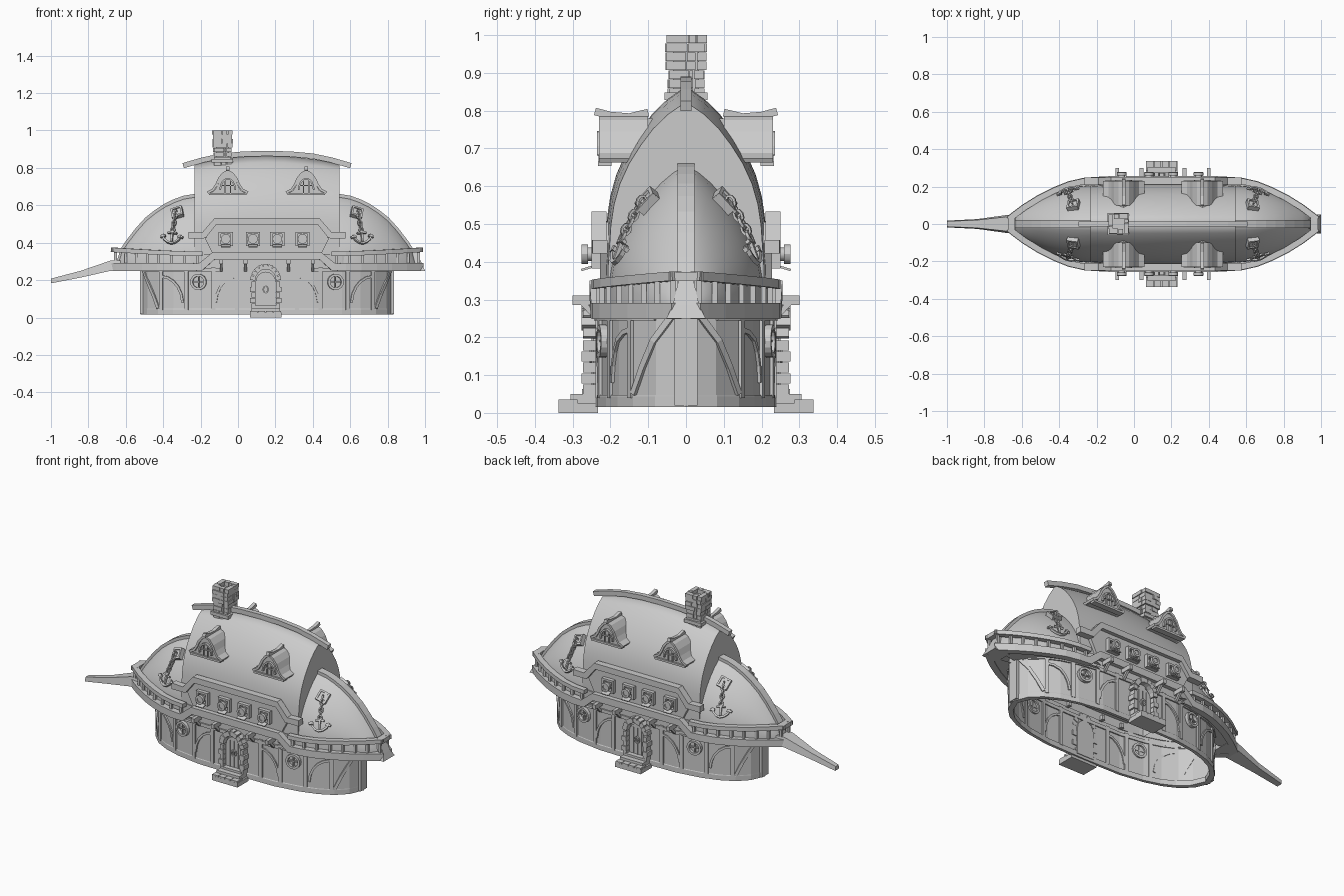
import bpy, bmesh, math, random
from mathutils import Vector as V, Matrix

if "Cube" in bpy.data.objects:
    bpy.data.objects.remove(bpy.data.objects["Cube"])

random.seed(4)
CX = 0.155                      # lengthwise symmetry centre of the house
pivot = bpy.data.objects.new("mirror_pivot", None)
pivot.location = (CX, 0, 0)
pivot.hide_render = True
bpy.context.collection.objects.link(pivot)


def make(name, bm, mx=True, my=True, smooth=0):
    bmesh.ops.recalc_face_normals(bm, faces=bm.faces)
    me = bpy.data.meshes.new(name)
    bm.to_mesh(me)
    bm.free()
    if smooth:
        me.shade_smooth()
        me.set_sharp_from_angle(angle=math.radians(smooth))
    ob = bpy.data.objects.new(name, me)
    bpy.context.collection.objects.link(ob)
    if mx or my:
        m = ob.modifiers.new("mirror", 'MIRROR')
        m.mirror_object = pivot
        m.use_axis = (mx, my, False)
        m.merge_threshold = 0.0005
    return ob


def interp(tab, x):
    for (a, p), (b, q) in zip(tab, tab[1:]):
        if x <= b:
            return p + (q - p) * max(0, x - a) / (b - a)
    return tab[-1][1]


def box(bm, c, s, rot=Matrix.Identity(4)):
    bmesh.ops.create_cube(bm, size=1, matrix=Matrix.Translation(c) @ rot @ Matrix.Diagonal((*s, 1)))


def tube(bm, x, z, y0, y1, r0, r1, n=12):
    rot = Matrix.Rotation(math.pi / 2, 4, 'X')
    bmesh.ops.create_cone(bm, cap_ends=True, segments=n, radius1=r0, radius2=r1, depth=abs(y1 - y0),
                          matrix=Matrix.Translation((x, (y0 + y1) / 2, z)) @ rot)


def loft(bm, rings, wrap=False, caps=False):
    vs = [[bm.verts.new(p) for p in r] for r in rings]
    n = len(rings[0])
    for a, b in zip(vs, vs[1:]):
        for i in range(n if wrap else n - 1):
            bm.faces.new((a[i], a[(i + 1) % n], b[(i + 1) % n], b[i]))
    if caps:
        bm.faces.new(vs[0])
        bm.faces.new(vs[-1])


def beam(bm, pts, w, h, side=None, closed=False):
    """Rectangular bar along a path; w runs along the side direction."""
    pts = [V(p) for p in pts]
    n, rings = len(pts), []
    for i, p in enumerate(pts):
        a = pts[i - 1] if closed or i else p
        b = pts[(i + 1) % n] if closed or i < n - 1 else p
        t = (b - a).normalized()
        s = V(side[i] if isinstance(side, list) else side) if side else V((t.y, -t.x, 0)).normalized()
        u = s.cross(t).normalized()
        rings.append([p + s * (w / 2 * j) + u * (h / 2 * k) for j, k in ((1, 1), (-1, 1), (-1, -1), (1, -1))])
    if closed:
        rings.append(rings[0])
    loft(bm, rings, True, not closed)


def prism(bm, poly, y0, y1):
    loft(bm, [[(x, y, z) for x, z in poly] for y in (y0, y1)], True, True)


def ring(bm, c, e1, e2, w, h, n=12):
    c, e1, e2 = V(c), V(e1), V(e2)
    pts = [c + e1 * math.cos(2 * math.pi * i / n) + e2 * math.sin(2 * math.pi * i / n) for i in range(n)]
    beam(bm, pts, w, h, e1.cross(e2).normalized(), True)


# outlines as (distance from centre, half width)
DECK = [(0, .25), (.345, .25), (.42, .245), (.5, .227), (.58, .195), (.66, .155), (.74, .105), (.80, .06), (.825, .04)]
WALL = [(0, .235), (.25, .23), (.4, .207), (.5, .177), (.58, .137), (.64, .08), (.675, 0)]
deck = lambda d, z, o=0: V((CX + d, -interp(DECK, d) + o, z))


def wall(d, z, out=0.0):
    t = V((.02, interp(WALL, d - .01) - interp(WALL, d + .01), 0)).normalized()
    nrm = V((t.y, -t.x, 0))
    return V((CX + d, -interp(WALL, d), z)) + nrm * out, nrm


# lower wall shell and plinth
bm = bmesh.new()
prof = [(d, -y) for d, y in WALL]
loft(bm, [[(CX + d * k, y * k, z) for d, y in prof]
          for z, k in ((.34, 1), (.015, 1), (.015, .98), (.34, .98), (.34, 1))])
loft(bm, [[(CX + d * min(k, 1.003), y * k, z) for d, y in prof]
          for z, k in ((.048, 1.015), (.044, 1.025), (.015, 1.025), (.015, .955), (.045, .955), (.045, .99))])
make("lower_wall", bm)

# timber framing on the wall: posts, curved braces, end diagonals
bm = bmesh.new()
def wall_bar(pts, w=.02):
    q = [wall(d, z, -.002) for d, z in pts]
    beam(bm, [p for p, _ in q], .02, w, [n for _, n in q])
for d in (.16, .285, .43, .565):
    wall_bar([(d, .04), (d, .27)], .022)
for d0, d1 in ((.16, .275), (.565, .45)):
    wall_bar([(d0 + (d1 - d0) * math.sin(a), .07 + .15 * math.cos(a)) for a in (0, .3, .6, .9, 1.2, 1.5)], .013)
wall_bar([(.58, .05), (.605, .12), (.635, .19), (.66, .26)], .018)
wall_bar([(.0, .255), (.25, .255), (.4, .255), (.5, .255), (.58, .255), (.64, .255)], .02)
beam(bm, [(.825, 0, .02), (.825, 0, .28)], .06, .018, (0, 1, 0))
make("wall_timbers", bm)

# portholes
bm = bmesh.new()
c, nrm = wall(.365, .19, .002)
t = V((nrm.y, -nrm.x, 0))
ring(bm, c, t * .037, (0, 0, .037), .034, .013, 16)
beam(bm, [c - t * .035, c + t * .035], .02, .006, nrm)
beam(bm, [c - V((0, 0, .035)), c + V((0, 0, .035))], .02, .006, nrm)
make("portholes", bm)

# door with stone surround and steps
bm = bmesh.new()
DX = .148
prism(bm, [(DX - .055, .03), (DX + .055, .03)] + [(DX + .055 * math.cos(a * math.pi / 8), .185 + .06 * math.sin(a * math.pi / 8)) for a in range(9)], -.246, -.22)
for k in (-.027, 0, .027):
    box(bm, (DX + k, -.247, .13), (.003, .006, .18))
ring(bm, (DX, -.25, .15), (.013, 0, 0), (0, 0, .018), .01, .008, 8)
make("doors", bm, False)
bm = bmesh.new()
for s in (-1, 1):
    for i in range(5):
        w = .03 if i % 2 else .022
        box(bm, (DX + s * (.055 + w / 2), -.25, .062 + i * .029), (w, .045 + .008 * (i % 2), .027))
for i in range(9):
    a = math.pi * (i + .5) / 9
    box(bm, (DX + .068 * math.cos(a), -.25, .198 + .074 * math.sin(a)), (.028, .045 + .008 * (i % 2), .023),
        Matrix.Rotation(-a, 4, 'Y'))
make("door_stones", bm, False)
bm = bmesh.new()
box(bm, (DX, -.285, .013), (.17, .105, .026))
box(bm, (DX, -.268, .038), (.15, .075, .024))
box(bm, (DX, -.25, .056), (.13, .05, .014))
for i in range(4):
    box(bm, (DX - .064 + i * .042, -.312, .03), (.039, .05, .01))
make("door_steps", bm, False)

# deck edge band with raised middle, deck floor
bm = bmesh.new()
dd = [d for d, _ in DECK]
band = [deck(0, .33, .012), deck(.285, .33, .012), deck(.355, .27, .015)] + [deck(d, .27, .015) for d in dd[2:]]
beam(bm, band, .035, .042)
for z in (.253, .284):
    loft(bm, [[deck(d, z, .005), wall(d * .81, z, -.01)[0]] for d in [.3] + dd[2:]])
make("deck", bm)

# gallery rail and balusters
bm = bmesh.new()
beam(bm, [deck(d, .34 + .022 * max(0, (d - .34) / .48) ** 1.5, .016) for d in dd[1:]], .032, .024)
beam(bm, [(.965, -.045, .361), (.965, .045, .361)], .04, .024)
make("gallery_rail", bm)
bm = bmesh.new()
for d in (.37, .44, .51, .58, .64, .7, .755, .81):
    p = deck(d, .312, .018)
    box(bm, p, (.014, .014, .07 if d < .6 else .085))
make("balusters", bm)

# upturned hull: arch sections and surface
ARCH = [(0, 1), (.2, 1), (.4, .965), (.5, .925), (.6, .85), (.7, .73), (.79, .58), (.87, .42), (.94, .23), (1, 0)]
PROW = [(0, 1), (.15, .99), (.3, .945), (.42, .875), (.55, .765), (.67, .63), (.78, .48), (.88, .31), (.95, .16), (1, 0)]
ENDS = [(.49, .665, .21), (.54, .655, .207), (.6, .645, .202), (.65, .627, .193), (.7, .603, .178), (.75, .57, .16),
        (.8, .53, .137), (.85, .475, .112), (.9, .41, .083), (.93, .365, .06), (.95, .30, .03)]
MID = [(CX, .865, .217), (.25, .862, .217), (.35, .853, .215), (.45, .84, .211), (.542, .823, .206)]
section = lambda x, zp, b, f=ARCH: [(x, -b * w, .28 + (zp - .28) * t) for t, w in f]


def hull(x, z, out=.012):
    zp = interp([(a, p) for a, p, _ in ENDS], x)
    b = interp([(a, w) for a, _, w in ENDS], x)
    return V((x + out * .3, -b * interp(PROW, (z - .28) / (zp - .28)) - out * .8, z + out * .6))


bm = bmesh.new()
loft(bm, [section(*e, PROW) for e in ENDS])
make("hull_ends", bm, smooth=40)
bm = bmesh.new()
rim = section(*MID[-1])
loft(bm, [section(*m) for m in MID] + [[(x, 0, z) for x, _, z in rim]])
make("main_roof", bm, smooth=40)

# keel strip on the ends and ridge beam
bm = bmesh.new()
beam(bm, [(x, 0, z - .003) for x, z, _ in ENDS], .044, .018, (0, 1, 0))
make("keel_strip", bm, my=False)
bm = bmesh.new()
beam(bm, [(CX, 0, .877), (.28, 0, .874), (.4, 0, .863), (.5, 0, .842), (.603, 0, .812)], .028, .028, (0, 1, 0))
make("ridge_beam", bm, my=False)

# gun deck: panel, stepped upper beam, ports, lids and cannons
bm = bmesh.new()
prism(bm, [(CX, .33), (.44, .33), (.49, .43), (.43, .505), (CX, .505)], -.228, -.17)
beam(bm, [(CX, -.23, .515), (.43, -.23, .515), (.492, -.23, .44), (.575, -.228, .44)], .04, .036)
make("gun_deck", bm)
bm = bmesh.new()
for x in (-.065, .08, .21, .345):
    for s in (-1, 1):
        box(bm, (x + s * .032, -.235, .42), (.012, .03, .076))
        box(bm, (x, -.235, .42 + s * .032), (.052, .03, .012))
    box(bm, (x, -.258, .384), (.05, .04, .006), Matrix.Rotation(.3, 4, 'X'))
make("gun_ports", bm, False)
bm = bmesh.new()
for x in (-.065, .08, .21, .345):
    tube(bm, x, .42, -.27, -.2, .021, .017)
    ring(bm, (x, -.268, .42), (.02, 0, 0), (0, 0, .02), .016, .012)
    ring(bm, (x, -.242, .42), (.019, 0, 0), (0, 0, .019), .008, .008)
make("cannons", bm, False, smooth=35)

# beam ends under the gun deck
bm = bmesh.new()
for d in (.115, .245):
    box(bm, (CX + d, -.25, .298), (.02, .1, .026))
    beam(bm, [(CX + d, -.235, .25), (CX + d, -.275, .292)], .014, .014, (1, 0, 0))
make("beam_ends", bm)

# dormers: flared bell roof, front and window
bm = bmesh.new()
X0 = CX + .21
half = [(.108, .668), (.078, .683), (.06, .71), (.046, .742), (.024, .77), (0, .783)]
bell = [(-x, z) for x, z in half] + [(x, z) for x, z in half[-2::-1]]
prism(bm, [(X0 + x * .9, z - .004) for x, z in bell], -.222, -.06)
beam(bm, [(X0 + x, -.165, z) for x, z in bell], .13, .013, (0, 1, 0))
beam(bm, [(X0, -.241, .798), (X0, -.2, .787), (X0, -.15, .783), (X0, -.1, .795)], .02, .02, (1, 0, 0))
box(bm, (X0, -.215, .66), (.2, .035, .012))
arch = [(X0 + .04 * math.cos(a * math.pi / 8), .682 + .06 * math.sin(a * math.pi / 8)) for a in range(9)]
beam(bm, [(x, -.226, z) for x, z in arch], .018, .009, (0, 1, 0))
for x in (-.014, .014):
    box(bm, (X0 + x, -.225, .702), (.005, .012, .075))
box(bm, (X0, -.225, .705), (.076, .012, .005))
make("dormers", bm)

# anchors hanging on chains from framed plates on the hull
bm = bmesh.new()
nrm = V((.3, -.75, .6)).normalized()
up = (hull(.637, .575, 0) - hull(.628, .53, 0)).normalized()
across = up.cross(nrm).normalized()
p = hull(.632, .555, .008)
beam(bm, [p - up * .028, p + up * .028], .016, .05, nrm)
for q in (-1, 1):
    beam(bm, [p + up * .026 * q - across * .03, p + up * .026 * q + across * .03], .03, .01, nrm)
    beam(bm, [p + across * .026 * q - up * .03, p + across * .026 * q + up * .03], .03, .01, nrm)
make("chain_plates", bm)
bm = bmesh.new()
A, B = hull(.634, .555, .024), hull(.655, .445, .02)
t = (B - A).normalized()
s = t.cross(nrm).normalized()
for i in range(6):
    e = s if i % 2 else s.cross(t)
    ring(bm, A.lerp(B, (i + .5) / 6), t * .016, e * .011, .008, .007, 8)
make("chains", bm)
bm = bmesh.new()
bar = lambda pts, w: beam(bm, [hull(x, z, .016) for x, z in pts], .012, w, nrm)
bar([(.655, .455), (.662, .395)], .011)
bar([(.632, .44), (.68, .444)], .009)
bar([(.612, .43), (.622, .408), (.642, .393), (.662, .388), (.682, .395), (.7, .41), (.707, .434)], .011)
for x, z, q in ((.612, .43, 1), (.707, .434, -1)):
    bar([(x - q * .012, z - .012), (x + q * .014, z - .006)], .012)
make("anchors", bm)

# bowsprit and opposite stem
bm = bmesh.new()
rect = lambda x, y, a, b: [(x, -y, a), (x, y, a), (x, y * .8, b), (x, -y * .8, b)]
loft(bm, [rect(-1, .018, .183, .208), rect(-.84, .026, .214, .25), rect(-.68, .048, .25, .305), rect(-.58, .06, .252, .305)], True, True)
make("bowsprit", bm, False, False)
bm = bmesh.new()
loft(bm, [[(.9, -y, z), (x, -y, z), (x, y, z), (.9, y, z)] for x, y, z in ((1, .052, .25), (.985, .035, .285), (.955, .02, .35))], True, True)
make("stem", bm, False, False)

# brick chimney, hollow at the top
bm = bmesh.new()
C = V((-.083, 0, 0))
for i in range(8):
    z, w = .824 + i * .0237, .052 if i > 3 else .046
    for k in range(4):
        rot = Matrix.Rotation(k * math.pi / 2, 4, 'Z')
        cut = random.uniform(-.012, .012)
        for a, b in ((-w, cut), (cut, w - .026)):
            box(bm, C + rot @ V(((a + b) / 2, -w + .012 + random.uniform(-.003, .003), z)), (b - a - .002, .026, .022), rot)
box(bm, C + V((0, 0, .895)), (.07, .07, .16))
box(bm, C + V((0, 0, .838)), (.115, .115, .02))
make("chimney", bm, False, False)
